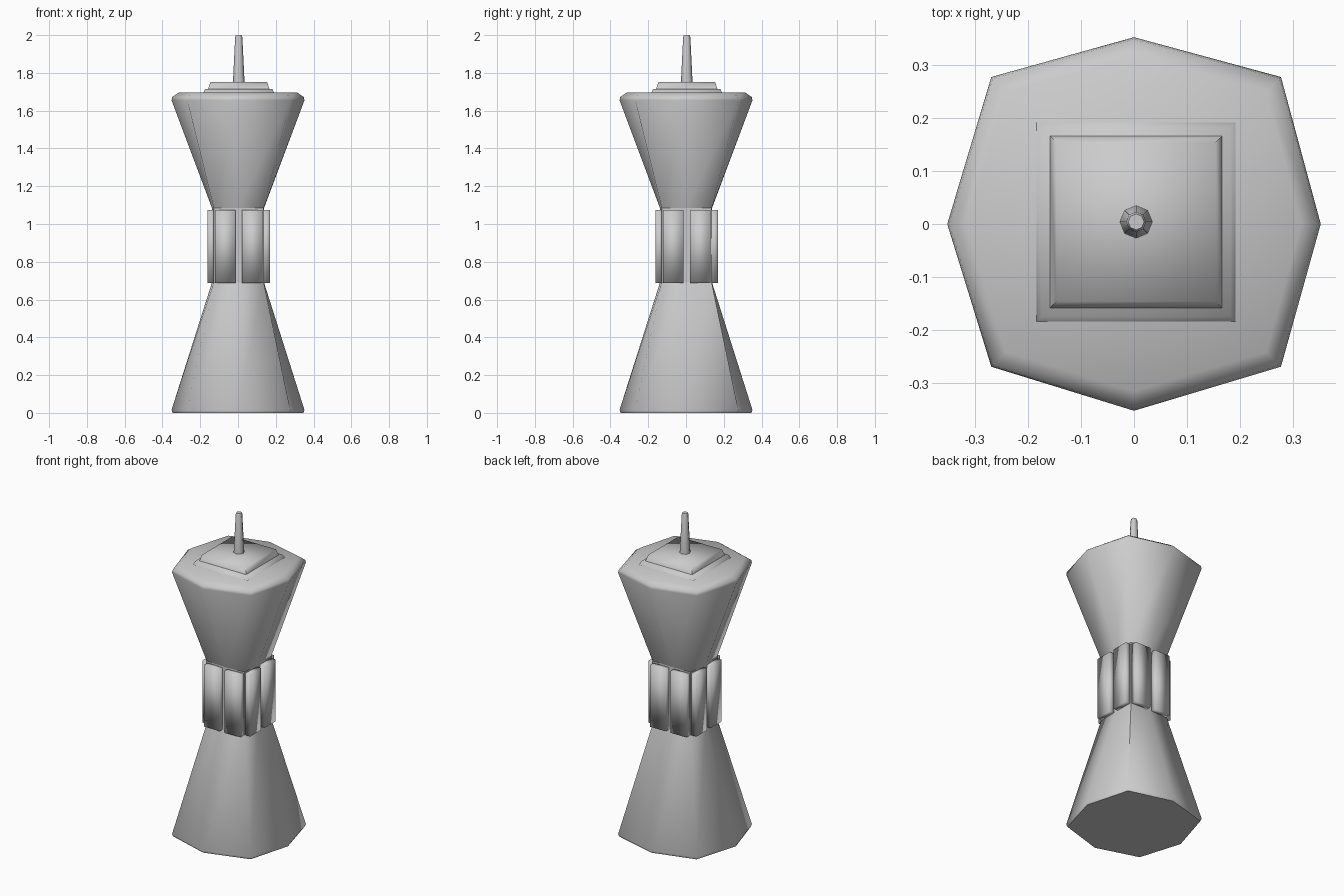
import bpy, bmesh, math

if "Cube" in bpy.data.objects:
    bpy.data.objects.remove(bpy.data.objects["Cube"])

OFF = 0.004  # slight offset of the fittings


def finish(name, bm, angle):
    bmesh.ops.recalc_face_normals(bm, faces=bm.faces)
    me = bpy.data.meshes.new(name)
    bm.to_mesh(me)
    bm.free()
    ob = bpy.data.objects.new(name, me)
    bpy.context.collection.objects.link(ob)
    bpy.ops.object.select_all(action='DESELECT')
    ob.select_set(True)
    bpy.context.view_layer.objects.active = ob
    if angle is None:
        bpy.ops.object.shade_smooth()
    else:
        bpy.ops.object.shade_smooth_by_angle(angle=math.radians(angle))
    return ob


def loft(name, rings, angle):
    """Join a stack of closed rings of points and cap both ends."""
    bm = bmesh.new()
    vs = [[bm.verts.new(p) for p in r] for r in rings]
    n = len(vs[0])
    for a, b in zip(vs, vs[1:]):
        for i in range(n):
            j = (i + 1) % n
            bm.faces.new((a[i], a[j], b[j], b[i]))
    bm.faces.new(vs[0][::-1])
    bm.faces.new(vs[-1])
    return finish(name, bm, angle)


def octagon(axis, corner, z):
    # four points on the axes, four on the diagonals
    c = corner
    o = OFF
    return [(axis, 0, z), (c + o, c + o, z), (0, axis, z), (-c + o, c + o, z),
            (-axis, 0, z), (-c + o, -c + o, z), (0, -axis, z), (c + o, -c + o, z)]


def square(h, z):
    return [(sx * h + OFF, sy * h + OFF, z)
            for sx, sy in ((1, 1), (-1, 1), (-1, -1), (1, -1))]


def circle(r, z, n=8):
    return [(r * math.cos(2 * math.pi * i / n) + OFF,
             r * math.sin(2 * math.pi * i / n) + OFF, z) for i in range(n)]


# Lower flared base: octagon narrowing to a square neck
loft("lower_body", [octagon(0.346, 0.268, 0), octagon(0.352, 0.273, 0.015),
                    octagon(0.138, 0.132, 0.69)], 65)

# Square waist core
loft("waist_core", [octagon(0.138, 0.132, 0.69), octagon(0.138, 0.132, 1.085)], 40)

# Upper flared body with chamfered rim
loft("upper_body", [octagon(0.138, 0.132, 1.085), octagon(0.352, 0.273, 1.655),
                    octagon(0.348, 0.270, 1.672), octagon(0.315, 0.245, 1.695)], 65)

# Eight raised panels, two on each side of the waist
for side in range(4):
    ca, sa = round(math.cos(side * math.pi / 2)), round(math.sin(side * math.pi / 2))
    for k, (t0, t1) in enumerate(((-0.125, -0.017), (0.017, 0.125))):
        base = [(0.125, t0), (0.166, t0), (0.166, t1), (0.125, t1)]
        rings = [[(x * ca - y * sa + OFF, x * sa + y * ca + OFF, z) for x, y in base]
                 for z in (0.687, 1.075)]
        loft(f"waist_panel_{side}_{k}", rings, None)

# Stepped square plates on top
loft("lower_plate", [square(0.19, 1.69), square(0.178, 1.715)], 80)
loft("upper_plate", [square(0.163, 1.712), square(0.15, 1.752)], 80)

# Tapered spire
loft("spire", [circle(0.031, 1.745), circle(0.019, 1.99), circle(0.015, 2.0)], 60)
